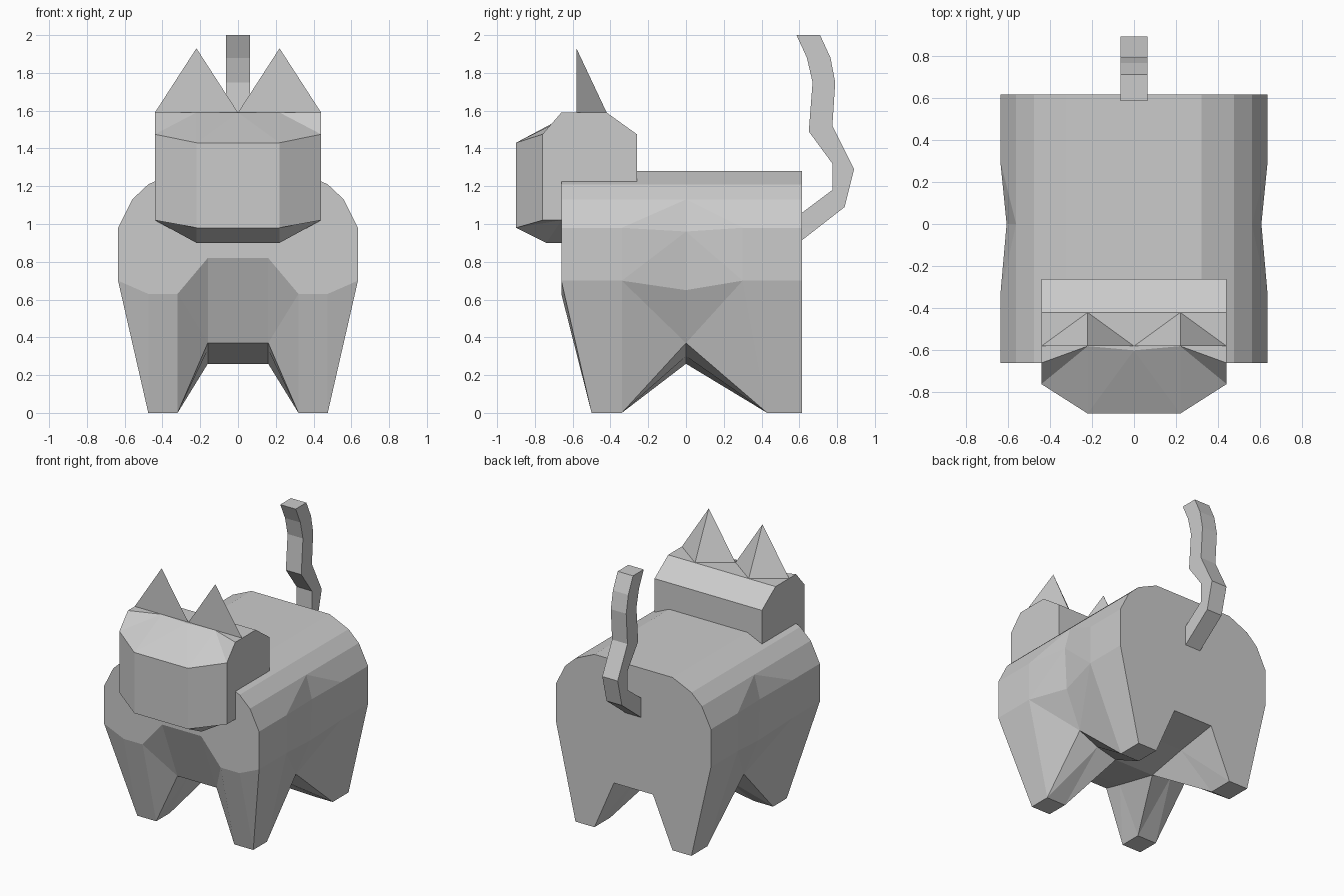
import bpy, bmesh
from mathutils import Vector

if "Cube" in bpy.data.objects:
    bpy.data.objects.remove(bpy.data.objects["Cube"], do_unlink=True)

grey = bpy.data.materials.new("plain grey")
grey.use_nodes = True
grey.diffuse_color = (0.6, 0.6, 0.6, 1)
grey.node_tree.nodes["Principled BSDF"].inputs["Base Color"].default_value = (0.6, 0.6, 0.6, 1)


def finish(bm, name, mirror=False):
    """Mirror across x if asked, weld, orient and link as a flat shaded object."""
    if mirror:
        copy = bmesh.ops.duplicate(bm, geom=bm.verts[:] + bm.edges[:] + bm.faces[:])
        for v in copy["geom"]:
            if isinstance(v, bmesh.types.BMVert):
                v.co.x = -v.co.x
    bmesh.ops.remove_doubles(bm, verts=bm.verts[:], dist=0.0005)
    bmesh.ops.recalc_face_normals(bm, faces=bm.faces[:])
    mesh = bpy.data.meshes.new(name)
    bm.to_mesh(mesh)
    bm.free()
    mesh.materials.append(grey)
    obj = bpy.data.objects.new(name, mesh)
    bpy.context.collection.objects.link(obj)
    return obj


def face(bm, *points):
    return bm.faces.new([bm.verts.new(p) for p in points])


def quad(bm, a, b, c, d):
    """Split a quad along a-c so that bent faces fold predictably."""
    face(bm, a, b, c)
    face(bm, a, c, d)


# Body: half sections from spine to belly, joined along y
outline = [(0, 1.28), (.32, 1.28), (.475, 1.21), (.56, 1.13), (.635, .98), (.635, .70)]
feet = [(.475, 0), (.32, 0)]
waist = outline[:4] + [(.605, .96), (.59, .65), (.475, .37), (.32, .30), (.16, .26), (0, .26)]


def section(y_side, y_foot, y_belly, z_belly):
    parts = [(outline, y_side), (feet, y_foot), ([(.16, z_belly), (0, z_belly)], y_belly)]
    return [Vector((x, y, z)) for pts, y in parts for x, z in pts]


front = section(-.66, -.50, -.48, .37)
shoulder = section(-.34, -.34, -.34, .335)
middle = [Vector((x, 0, z)) for x, z in waist]
hip = section(.30, .43, .30, .32)
back = section(.615, .615, .615, .37)

bm = bmesh.new()
for i in range(9):
    for a, b in ((front, shoulder), (back, hip)):
        quad(bm, a[i], a[i + 1], b[i + 1], b[i])
    for a in (shoulder, hip):
        if i in (3, 4):
            quad(bm, middle[i], middle[i + 1], a[i + 1], a[i])
        else:
            quad(bm, a[i], a[i + 1], middle[i + 1], middle[i])
face(bm, *back)

# Chest, recess between the front legs, and leg fronts
chest, inner, outer = [Vector((x, -.66, z)) for x, z in ((.16, .82), (.32, .63), (.475, .63))]
chest_mid = Vector((0, -.66, .82))
face(bm, *front[:6], outer, inner, chest, chest_mid)
face(bm, front[5], front[6], outer)
quad(bm, outer, front[6], front[7], inner)
quad(bm, inner, front[7], front[8], chest)
quad(bm, chest, front[8], front[9], chest_mid)
finish(bm, "body", mirror=True)

# Head: half sections from crown to chin, joined along y
face_ring = [(0, -.90, 1.43), (.22, -.90, 1.43), (.44, -.76, 1.475),
             (.44, -.76, 1.02), (.22, -.90, .98), (0, -.90, .98)]
brow_ring = [(0, -.60, 1.59), (.22, -.58, 1.59), (.44, -.66, 1.59),
             (.44, -.66, 1.02), (.22, -.74, .90), (0, -.74, .90)]


def head_ring(y, top):
    return [(x, y, z) for x, z in
            ((0, top), (.22, top), (.44, top), (.44, 1.02), (.22, .90), (0, .90))]


rings = [face_ring, brow_ring, head_ring(-.42, 1.59), head_ring(-.26, 1.475)]
bm = bmesh.new()
for a, b in zip(rings, rings[1:]):
    for i in range(5):
        quad(bm, a[i + 1], a[i], b[i], b[i + 1])
for ring in (rings[0], rings[-1]):
    for i in range(2):
        face(bm, ring[i], ring[i + 1], ring[4 - i], ring[5 - i])
finish(bm, "head", mirror=True)

# Ears: three-sided pyramids with upright fronts
for side, name in ((1, "left_ear"), (-1, "right_ear")):
    tip, near, far, rear = [(side * x, y, z) for x, y, z in
                            ((.22, -.58, 1.93), (0, -.58, 1.59), (.44, -.58, 1.59), (.22, -.42, 1.59))]
    bm = bmesh.new()
    for tri in ((tip, near, far), (tip, far, rear), (tip, rear, near), (near, rear, far)):
        face(bm, *tri)
    finish(bm, name)

# Tail: square bar following front and rear edges in y and z
tail_front = [(.615, 1.06), (.775, 1.18), (.775, 1.32), (.65, 1.49), (.67, 1.75), (.64, 1.88), (.585, 2)]
tail_rear = [(.615, .915), (.84, 1.09), (.89, 1.29), (.775, 1.52), (.79, 1.75), (.765, 1.88), (.71, 2)]
w = .063
loops = [[(-w, *f), (w, *f), (w, *r), (-w, *r)] for f, r in zip(tail_front, tail_rear)]
bm = bmesh.new()
for a, b in zip(loops, loops[1:]):
    for i in range(4):
        j = (i + 1) % 4
        face(bm, a[i], a[j], b[j], b[i])
face(bm, *loops[0])
face(bm, *loops[-1])
finish(bm, "tail")
